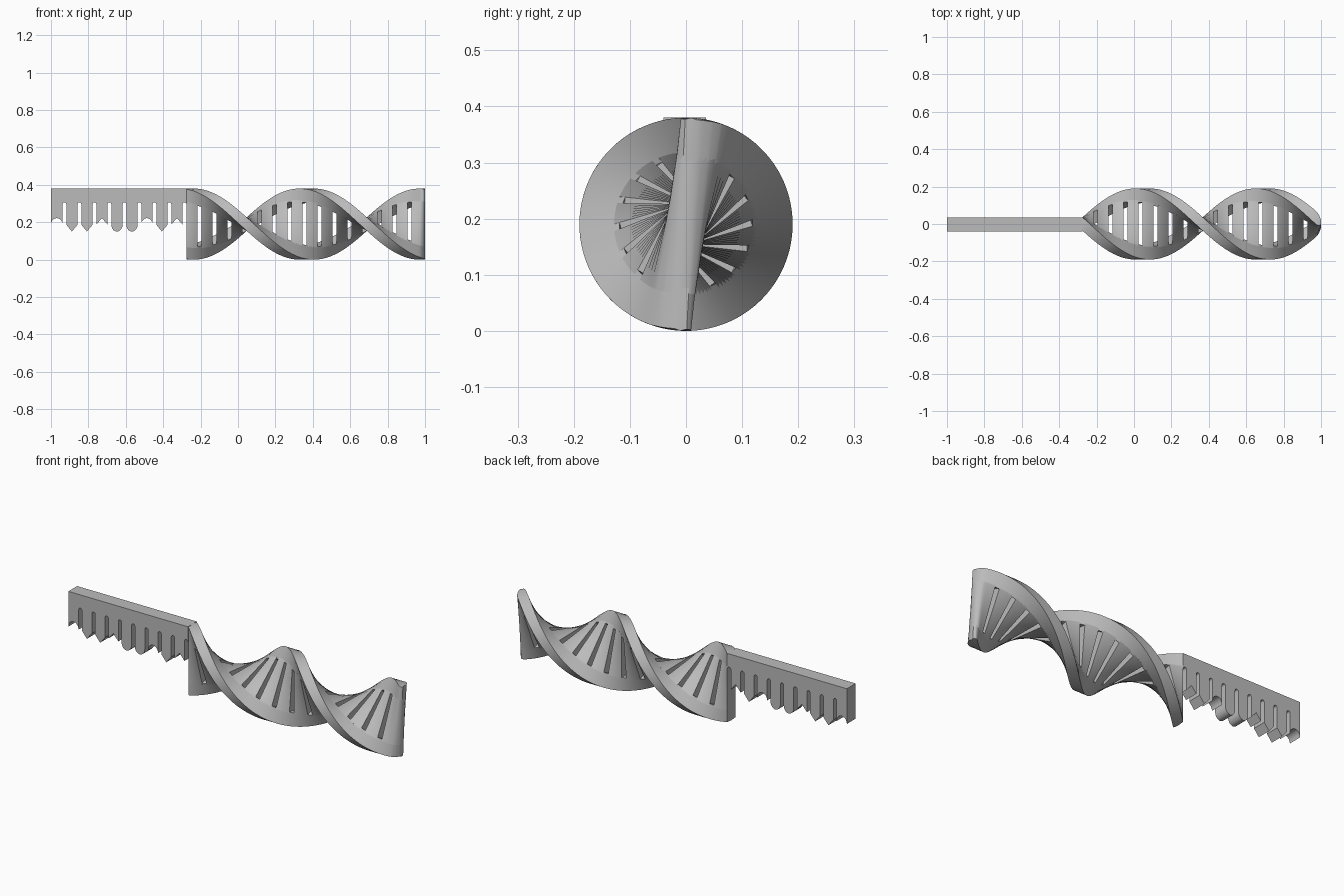
import bpy, bmesh, math

cube = bpy.data.objects.get("Cube")
if cube:
    bpy.data.objects.remove(cube, do_unlink=True)

grey = bpy.data.materials.new("plain_grey")
grey.use_nodes = True
grey.diffuse_color = (0.5, 0.5, 0.5, 1)
grey.node_tree.nodes["Principled BSDF"].inputs["Base Color"].default_value = (0.5, 0.5, 0.5, 1)

START, END = -0.275, 1.0      # twisted part along x
AXIS, R_OUT, R_IN = 0.19, 0.19, 0.113
HALF = 0.036                  # half thickness of the strip
PITCH, SLOT = 0.0802, 0.01    # tooth spacing, half width of a slot
FIRST_SLOT = -0.928


def finish(bm, name, smooth):
    bmesh.ops.recalc_face_normals(bm, faces=bm.faces)
    mesh = bpy.data.meshes.new(name)
    bm.to_mesh(mesh)
    bm.free()
    mesh.materials.append(grey)
    obj = bpy.data.objects.new(name, mesh)
    bpy.context.collection.objects.link(obj)
    if smooth:
        bpy.ops.object.select_all(action='DESELECT')
        obj.select_set(True)
        bpy.context.view_layer.objects.active = obj
        bpy.ops.object.shade_smooth_by_angle(angle=math.radians(35))
    return obj


def half_width(x):
    """The strip is rounded off at its free end."""
    r = 0.028
    t = max(0.0, (x - (END - r)) / r)
    return HALF * max(0.3, math.sqrt(max(0.0, 1 - t * t)))


def twisted(name, section, x0, x1, steps):
    """Loft a section (width factor, radius) along x while it turns."""
    bm = bmesh.new()
    xs = [x0 + (x1 - x0) * i / steps for i in range(steps + 1)]
    if x1 > END - 0.001:
        xs = sorted(xs + [END - 0.02, END - 0.009, END - 0.004])
    rings = []
    for x in xs:
        a = (x - START) / (END - START) * (math.tau - 0.05)
        w = half_width(x)
        rings.append([bm.verts.new((x, u * w * math.cos(a) - v * math.sin(a),
                                    AXIS + u * w * math.sin(a) + v * math.cos(a)))
                      for u, v in section])
    n = len(section)
    for a, b in zip(rings, rings[1:]):
        for i in range(n):
            j = (i + 1) % n
            bm.faces.new((a[i], a[j], b[j], b[i]))
    bm.faces.new(rings[0])
    bm.faces.new(rings[-1])
    return finish(bm, name, True)


# Two twisted rails
edge = math.sqrt(R_OUT ** 2 - HALF ** 2)
for name, s in (("rail_a", 1), ("rail_b", -1)):
    section = [(-1, s * edge), (0, s * R_OUT), (1, s * edge), (1, s * R_IN), (-1, s * R_IN)]
    twisted(name, section, START, END, 110)

# Full rungs between the rails
rung = [(-1, R_IN + 0.01), (1, R_IN + 0.01), (1, 0), (1, -R_IN - 0.01), (-1, -R_IN - 0.01), (-1, 0)]
for k in range(16):
    x0 = FIRST_SLOT + PITCH * (k + 8) + SLOT
    x1 = x0 + PITCH - 2 * SLOT
    twisted(f"rung_{k + 1}", rung, max(x0, START), END if k == 15 else x1, 6)

# Straight comb of half rungs, with tips that differ in shape
SHOULDER, TIP, NOTCH = 0.187, 0.15, 0.222


def tip_points(kind, x0, x1):
    mid, half = (x0 + x1) / 2, (x1 - x0) / 2
    peak = (TIP if kind in ("point", "round") else NOTCH) - SHOULDER
    if kind in ("point", "vee"):
        return [(x0, SHOULDER), (mid, SHOULDER + peak), (x1, SHOULDER)]
    return [(mid - half * math.cos(math.pi * i / 10),
             SHOULDER + peak * math.sin(math.pi * i / 10)) for i in range(11)]


kinds = ["hollow", "point", "point", "vee", "round", "round", "hollow", "point", "vee"]
outline = [(-1, 0.38)]
for k, kind in enumerate(kinds):
    slot = FIRST_SLOT + PITCH * k
    left = -1 if k == 0 else slot - PITCH + SLOT
    outline += tip_points(kind, left, slot - SLOT)
    # rounded top of the slot
    outline += [(slot - SLOT * math.cos(math.pi * i / 6),
                 0.297 + SLOT * math.sin(math.pi * i / 6)) for i in range(7)]
outline += [(START, 0.297), (START, 0.38)]

bm = bmesh.new()
face = bm.faces.new([bm.verts.new((x, -0.04, z)) for x, z in outline])
ext = bmesh.ops.extrude_face_region(bm, geom=[face])
for v in ext["geom"]:
    if isinstance(v, bmesh.types.BMVert):
        v.co.y = HALF
bmesh.ops.triangulate(bm, faces=[f for f in bm.faces if len(f.verts) > 4])
finish(bm, "comb_strip", True)
